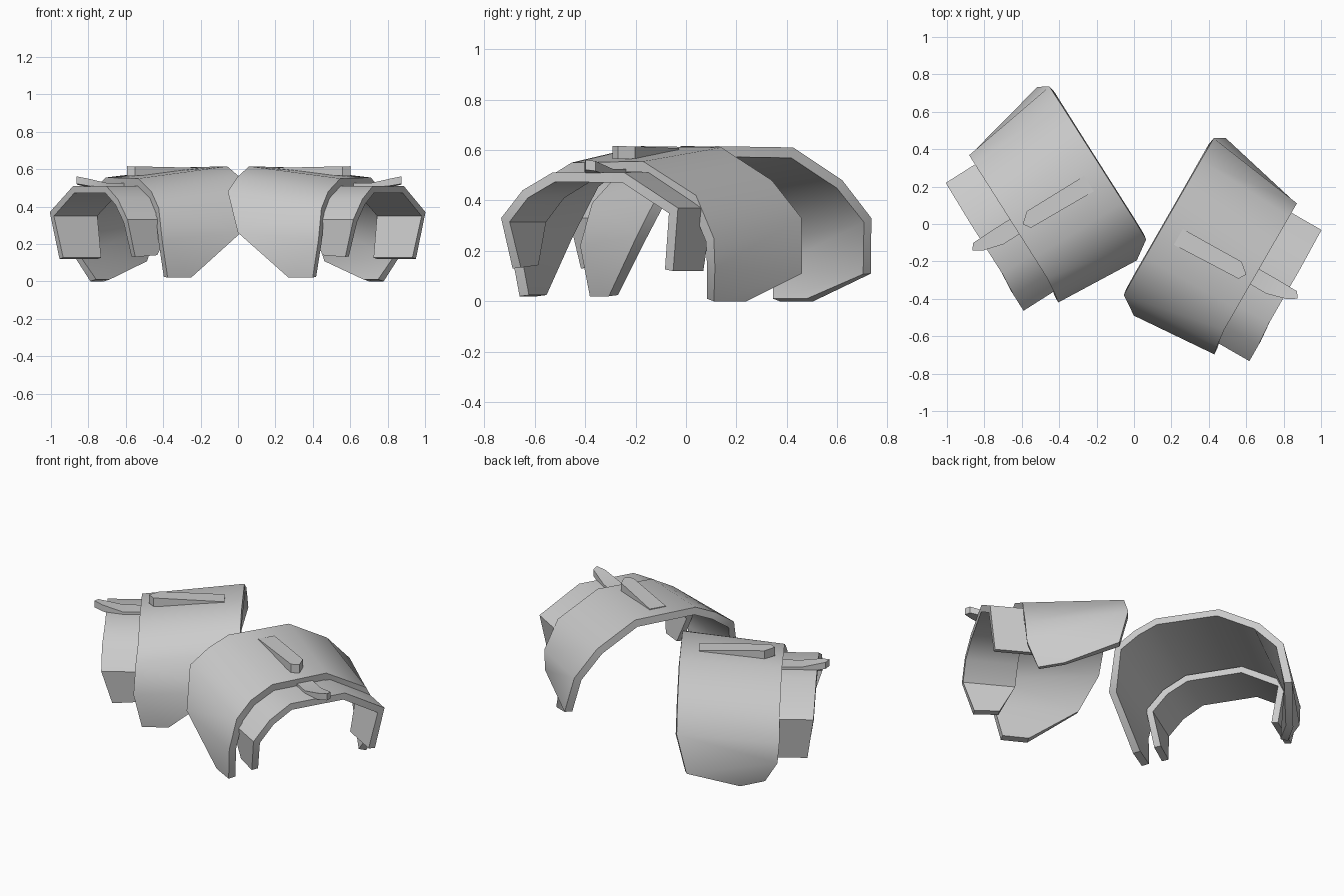
import bpy, bmesh, math
from mathutils import Matrix, Vector

if "Cube" in bpy.data.objects:
    bpy.data.objects.remove(bpy.data.objects["Cube"])

grey = bpy.data.materials.new("light_grey")
grey.use_nodes = True
grey.diffuse_color = (0.6, 0.6, 0.6, 1)
grey.node_tree.nodes["Principled BSDF"].inputs["Base Color"].default_value = (0.6, 0.6, 0.6, 1)

# Placement: the arch axis runs along local x, turned 30 degrees outward
LEFT = Matrix.Rotation(math.radians(-29.9), 4, 'Z')
CENTRE = Vector((0.47, -0.135, 0))
RIGHT = (Matrix.Scale(-1, 4, (1, 0, 0)) @ Matrix.Translation(CENTRE + Vector((0, 0.275, 0)))
         @ Matrix.Rotation(math.radians(-2.5), 4, 'Z') @ Matrix.Translation(-CENTRE) @ LEFT)


def make(name, bm, place, thickness=0):
    """Place a bmesh, thicken it inward if asked, and shade it."""
    bm.transform(place)
    if place.determinant() < 0:
        bmesh.ops.reverse_faces(bm, faces=bm.faces[:])
    mesh = bpy.data.meshes.new(name)
    bm.to_mesh(mesh)
    bm.free()
    mesh.materials.append(grey)
    obj = bpy.data.objects.new(name, mesh)
    bpy.context.collection.objects.link(obj)
    bpy.ops.object.select_all(action='DESELECT')
    obj.select_set(True)
    bpy.context.view_layer.objects.active = obj
    if thickness:
        mod = obj.modifiers.new("thickness", 'SOLIDIFY')
        mod.thickness, mod.offset, mod.use_even_offset = thickness, -1, True
        bpy.ops.object.modifier_apply(modifier=mod.name)
    bpy.ops.object.shade_smooth_by_angle(angle=math.radians(38))


def arch(inner, outer):
    """Strip of faces between two rims, listed front to back."""
    bm = bmesh.new()
    a = [bm.verts.new(p) for p in inner]
    b = [bm.verts.new(p) for p in outer]
    for i in range(len(a) - 1):
        bm.faces.new((a[i], b[i], b[i + 1], a[i + 1]))
    return bm


def tab(outline, low, high):
    """Strip with a clipped tip; low and high give z along its length."""
    bm = bmesh.new()
    bottom = [bm.verts.new((x, y, low(x))) for x, y in outline]
    top = [bm.verts.new((x, y, high(x))) for x, y in outline]
    bm.faces.new(bottom)
    bm.faces.new(top)
    for i in range(len(top)):
        j = (i + 1) % len(top)
        bm.faces.new((bottom[i], bottom[j], top[j], top[i]))
    bmesh.ops.triangulate(bm, faces=[f for f in bm.faces if len(f.verts) > 4])
    bmesh.ops.recalc_face_normals(bm, faces=bm.faces[:])
    return bm


# Rims of the main plate
plate_inner = [(.528, -.377, .02), (.244, -.425, .26), (.142, -.357, .48), (.14, -.245, .56),
               (.14, -.124, .615), (.14, .242, .61), (.14, .473, .48), (.141, .61, .33),
               (.196, .643, .11), (.487, .557, 0)]
plate_outer = [(.675, -.373, .02), (.72, -.39, .22), (.71, -.34, .39), (.70, -.25, .48),
               (.70, -.12, .55), (.70, .206, .555), (.70, .448, .42), (.70, .53, .25),
               (.69, .529, .13), (.62, .484, 0)]
# Outer rim of the cuff; its inner rim is tucked under the plate
cuff_outer = [(.84, -.31, .13), (.90, -.328, .33), (.90, -.23, .44), (.89, -.10, .51),
              (.89, .23, .51), (.885, .472, .37), (.85, .43, .12)]
cuff_inner = [(.61, y, z) for x, y, z in cuff_outer]
cuff_inner[0] = (.70, -.31, .14)

for side, place in (("left", LEFT), ("right", RIGHT)):
    make(side + "_plate", arch(plate_inner, plate_outer), place, 0.042)
    make(side + "_cuff", arch(cuff_inner, cuff_outer), place, 0.038)
    # Raised ridge that lifts off the plate toward its tip
    make(side + "_ridge", tab([(.24, .01), (.63, .025), (.655, .065), (.60, .112), (.24, .107)],
                              lambda x: .58 - .04 * (x - .24),
                              lambda x: .607 + .02 * (x - .24)), place)
    # Tongue on the cuff, bent up at the end
    make(side + "_tongue", tab([(.66, .03), (.80, .03), (.91, .06), (.957, .09), (.935, .123),
                                (.80, .125), (.66, .125)],
                               lambda x: .49 + .2 * max(0, x - .80),
                               lambda x: .525 + .23 * max(0, x - .80)), place)
